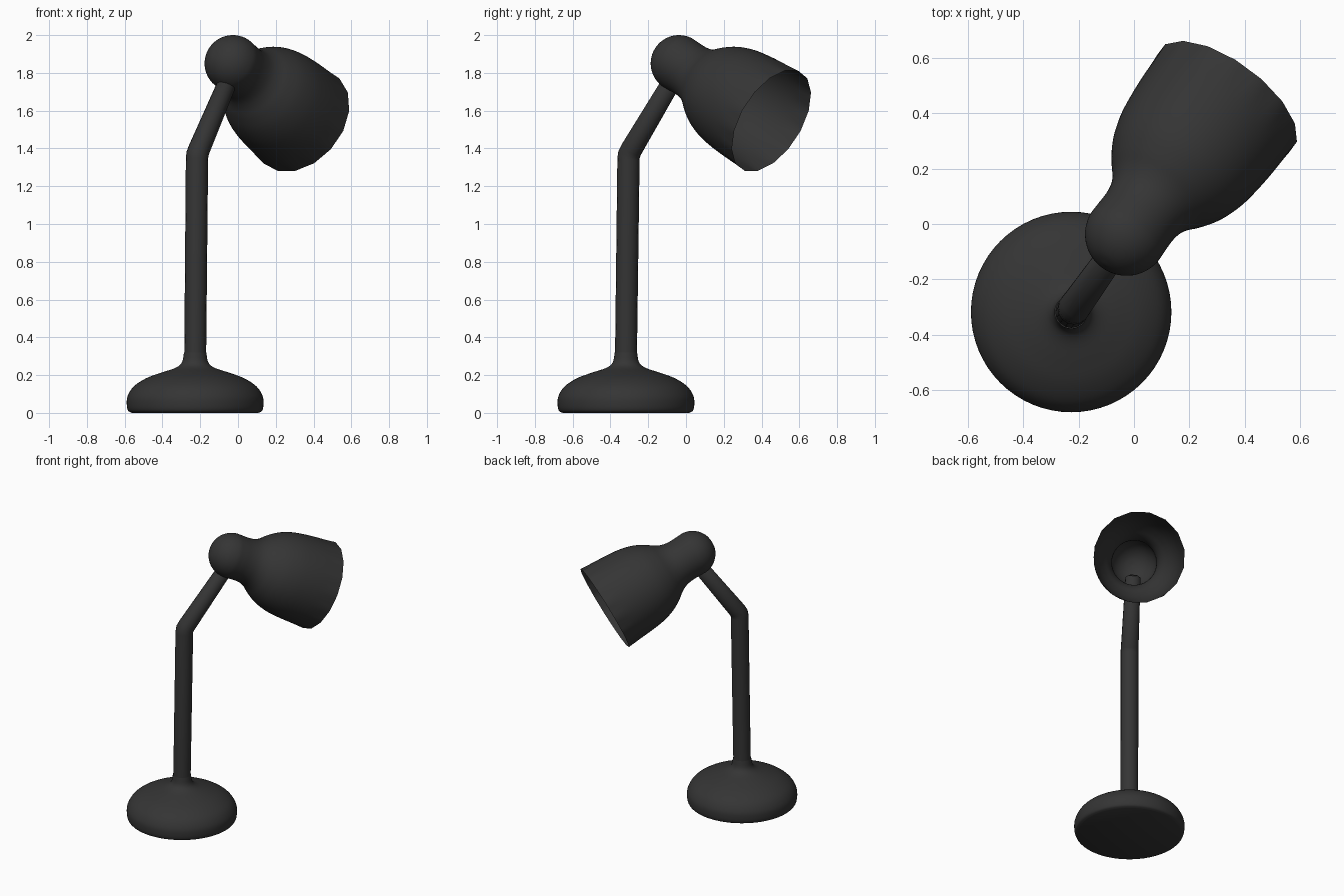
import bpy, math
from mathutils import Vector, Matrix

if "Cube" in bpy.data.objects:
    bpy.data.objects.remove(bpy.data.objects["Cube"])

BASE = Vector((-0.227, -0.318, 0))
mat = bpy.data.materials.new("dark_paint")
mat.diffuse_color = (0.035, 0.035, 0.035, 1)
mat.use_nodes = True
mat.node_tree.nodes["Principled BSDF"].inputs["Base Color"].default_value = mat.diffuse_color


def plane_point(s, z, az):
    """Point at signed horizontal distance s from the origin, along azimuth az."""
    return Vector((s * math.cos(az), s * math.sin(az), z))


def smooth_profile(pts, steps=4):
    """Catmull-Rom curve through (radius, height) points."""
    p = [Vector(q) for q in pts]
    p = [2 * p[0] - p[1]] + p + [2 * p[-1] - p[-2]]
    out = []
    for a, b, c, d in zip(p, p[1:], p[2:], p[3:]):
        for k in range(steps):
            t = k / steps
            out.append(0.5 * (2 * b + (c - a) * t + (2 * a - 5 * b + 4 * c - d) * t * t
                              + (3 * b - a - 3 * c + d) * t ** 3))
    return out + [p[-2]]


def lathe(name, prof, matrix, facet=None, n=64):
    """Revolve a profile that starts on the axis; facet(h) blends a ring to a 16-gon."""
    verts, faces = [(0, 0, prof[0].y)], []
    for r, h in prof[1:]:
        f = facet(h) if facet else 0
        for i in range(n):
            a = 2 * math.pi * i / n
            b = (a + math.pi / 16) % (math.pi / 8) - math.pi / 16
            k = 1 + f * (math.cos(math.pi / 16) / math.cos(b) - 1)
            verts.append((max(r, 0) * k * math.cos(a), max(r, 0) * k * math.sin(a), h))
    for i in range(n):
        j = (i + 1) % n
        faces.append((0, 1 + j, 1 + i))
        for m in range(len(prof) - 2):
            o = 1 + m * n
            faces.append((o + i, o + j, o + n + j, o + n + i))
    me = bpy.data.meshes.new(name)
    me.from_pydata(verts, [], faces)
    me.transform(matrix)
    return finish(bpy.data.objects.new(name, me))


def finish(ob):
    bpy.context.collection.objects.link(ob)
    ob.data.materials.append(mat)
    if ob.type == 'MESH':
        bpy.ops.object.select_all(action='DESELECT')
        ob.select_set(True)
        bpy.context.view_layer.objects.active = ob
        bpy.ops.object.shade_smooth_by_angle(angle=math.radians(50))
    return ob


# Weighted base, flaring up into the stem
base = [Vector((0, 0))] + smooth_profile(
    [(0.335, 0), (0.355, 0.012), (0.362, 0.045), (0.357, 0.09), (0.325, 0.14), (0.26, 0.183),
     (0.18, 0.213), (0.105, 0.238), (0.07, 0.267), (0.059, 0.32)])
lathe("base", base, Matrix.Translation(BASE))

# Bent stem: upright, elbow, arm that just pierces the head
az = math.radians(54.5)
path = [(-0.390, 0.2, 0.058), (-0.390, 0.32, 0.058), (-0.374, 1.345, 0.059), (-0.370, 1.37, 0.059),
        (-0.355, 1.395, 0.058), (-0.085, 1.765, 0.050), (-0.076, 1.777, 0.03)]
cu = bpy.data.curves.new("stem", 'CURVE')
cu.dimensions = '3D'
cu.bevel_depth = 1.0
cu.bevel_resolution = 6
cu.use_fill_caps = True
sp = cu.splines.new('POLY')
sp.points.add(len(path) - 1)
for pt, (s, z, r) in zip(sp.points, path):
    pt.co = (*plane_point(s, z, az), 1)
    pt.radius = r
finish(bpy.data.objects.new("stem", cu))

# Hollow thin-walled head: round cap, neck, bell with a 16-sided open rim
tilt, haz = math.radians(26.5), math.radians(53.5)
axis = plane_point(math.cos(tilt), -math.sin(tilt), haz)
up = plane_point(math.sin(tilt), math.cos(tilt), haz)
side = axis.cross(up)
rot = Matrix((up, side, axis)).transposed().to_4x4()
cap = [(0.15 * math.sin(a), -0.15 * math.cos(a))
       for a in [math.radians(d) for d in (0, 20, 40, 60, 80, 98)]]
bell = [(0.147, 0.085), (0.155, 0.14), (0.176, 0.185), (0.212, 0.235), (0.248, 0.30),
        (0.273, 0.38), (0.286, 0.47), (0.294, 0.58), (0.302, 0.68)]
lathe("lamp_head", smooth_profile(cap + bell),
      Matrix.Translation((-0.027, -0.037, 1.85)) @ rot,
      facet=lambda h: max(0, (h - 0.55) / 0.13))
